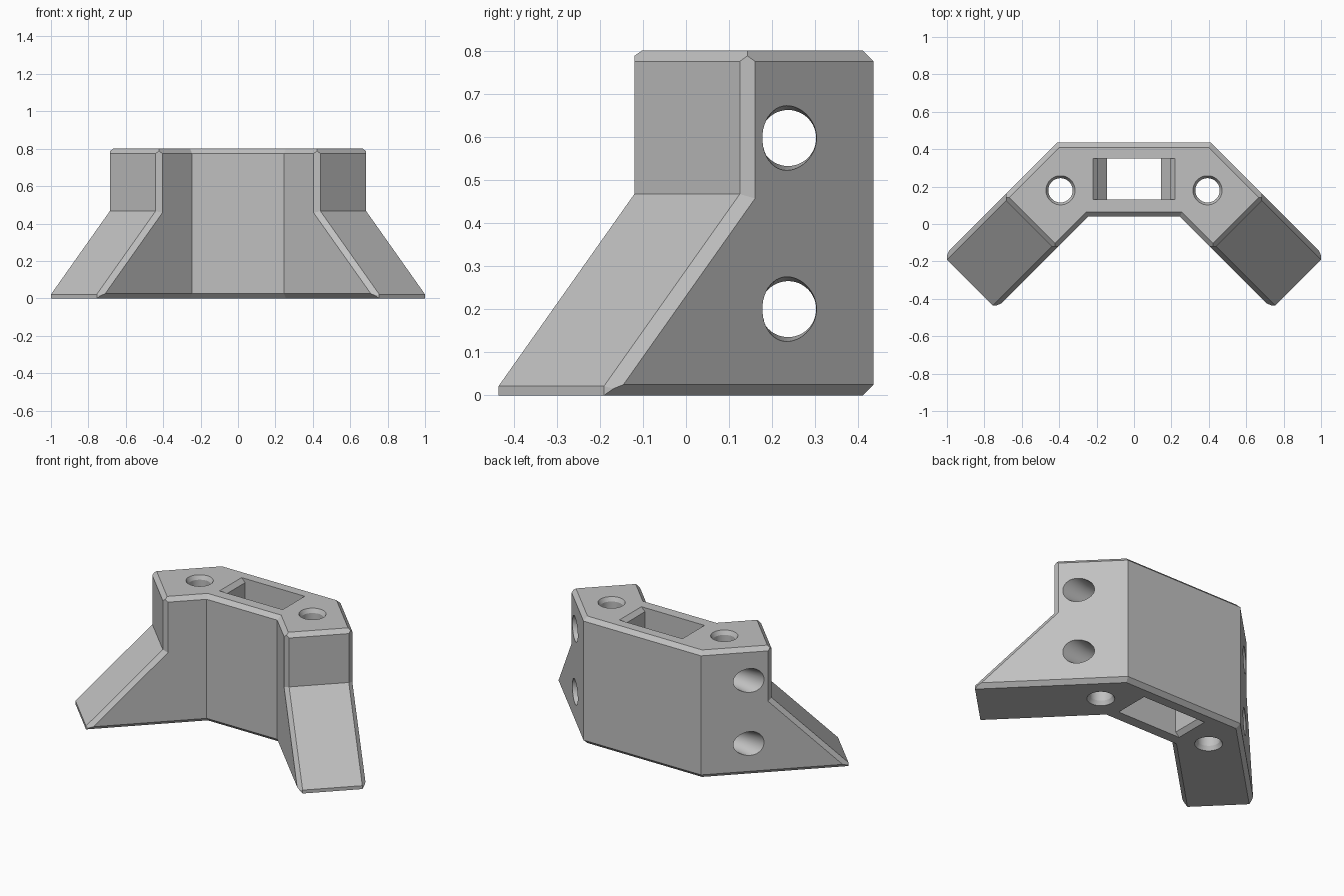
import bpy, bmesh, math
from mathutils import Vector

if "Cube" in bpy.data.objects:
    bpy.data.objects.remove(bpy.data.objects["Cube"], do_unlink=True)

HEIGHT = 0.8
CHAMFER = 0.025
HOLE = 0.065

grey = bpy.data.materials.new("plain grey")
grey.use_nodes = True
colour = (0.53, 0.53, 0.53, 1)
grey.diffuse_color = colour
grey.node_tree.nodes["Principled BSDF"].inputs["Base Color"].default_value = colour


def to_object(bm, name):
    bmesh.ops.recalc_face_normals(bm, faces=bm.faces[:])
    mesh = bpy.data.meshes.new(name)
    bm.to_mesh(mesh)
    bm.free()
    mesh.materials.append(grey)
    obj = bpy.data.objects.new(name, mesh)
    bpy.context.collection.objects.link(obj)
    return obj


def cut(bm, normal, dist, clear=True):
    bmesh.ops.bisect_plane(bm, geom=bm.verts[:] + bm.edges[:] + bm.faces[:],
                           plane_co=normal * (dist / normal.length_squared),
                           plane_no=normal.normalized(),
                           dist=1e-6, clear_outer=clear)


def add_shell(target, planes, chamfered, joints, split=None):
    """Cut a block by named planes, chamfer the listed pairs, leave joints open."""
    solid = list(planes.values())
    for pair in chamfered.split():
        (n1, d1), (n2, d2) = (planes[k] for k in pair.split("-"))
        solid.append((n1 + n2, d1 + d2 - CHAMFER))
    bm = bmesh.new()
    bmesh.ops.create_cube(bm, size=6)
    for normal, dist in solid:
        cut(bm, normal, dist)
        rim = [e for e in bm.edges if e.is_boundary]
        if rim:
            bmesh.ops.edgeloop_fill(bm, edges=rim)
    if split:
        cut(bm, *split, clear=False)
    for normal, dist in joints:
        cut(bm, normal, dist)
    shell = bpy.data.meshes.new("shell")
    bm.to_mesh(shell)
    bm.free()
    target.from_mesh(shell)
    bpy.data.meshes.remove(shell)


def loft(name, rings):
    """Closed solid through rings of equal point count."""
    bm = bmesh.new()
    loops = [[bm.verts.new(p) for p in ring] for ring in rings]
    count = len(loops[0])
    for a, b in zip(loops, loops[1:]):
        for i in range(count):
            j = (i + 1) % count
            bm.faces.new((a[i], a[j], b[j], b[i]))
    bm.faces.new(loops[0])
    bm.faces.new(loops[-1])
    return to_object(bm, name)


def circle(place):
    steps = 48
    return [place(math.cos(math.tau * i / steps),
                  math.sin(math.tau * i / steps)) for i in range(steps)]


def carve(target, cutter):
    mod = target.modifiers.new("carve", 'BOOLEAN')
    mod.operation = 'DIFFERENCE'
    mod.solver = 'EXACT'
    mod.object = cutter
    bpy.context.view_layer.objects.active = target
    bpy.ops.object.modifier_apply(modifier=mod.name)
    bpy.data.objects.remove(cutter, do_unlink=True)


# shared limits of the body
r = math.sqrt(2)
UP = Vector((0, 0, 1))
BACK = Vector((0, 1, 0))
BACK_Y = 0.435
OUTER, INNER, END, TIP = 0.845 / r, 0.285 / r, 0.56 / r, 1.19 / r
SLOPE = 0.863 / r
FRONT_Y = BACK_Y - (OUTER - INNER)
top, bottom = (UP, HEIGHT), (-UP, 0.0)
body_bm = bmesh.new()

# angled arms, each an upright column and a sloping foot
mitres = []
for side in (1, -1):
    out = Vector((side, 1, 0)) / r
    along = Vector((side, -1, 0)) / r
    slope = (along + UP) / r
    mitre = (out - BACK, OUTER - BACK_Y)
    crease = (slope - along, SLOPE - END)
    mitres.append(mitre)
    arm = dict(outer=(out, OUTER), inner=(-out, -INNER))
    arm_side = (-mitre[0], -mitre[1])
    add_shell(body_bm, dict(arm, top=top, end=(along, END)),
              "outer-top inner-top end-top outer-end inner-end",
              [arm_side, (-crease[0], -crease[1])])
    add_shell(body_bm, dict(arm, bottom=bottom, tip=(along, TIP), slope=(slope, SLOPE)),
              "outer-slope inner-slope outer-tip inner-tip outer-bottom inner-bottom",
              [arm_side, crease])


# middle block, divided where the arm joints meet it
def joint_point(y, x):
    drop = (r - 1) * ((x - y) / r - END)
    return Vector((x, y, SLOPE * r - END + drop))


back_point = joint_point(BACK_Y, OUTER * r - BACK_Y)
front_point = joint_point(FRONT_Y, INNER * r - FRONT_Y)
divide = Vector((1, 0, 0)).cross(back_point - front_point)
add_shell(body_bm, dict(top=top, bottom=bottom, back=(BACK, BACK_Y),
                        front=(-BACK, -FRONT_Y)),
          "back-top back-bottom front-top front-bottom",
          mitres, (divide, divide.dot(back_point)))

# weld the shells into one clean solid
bmesh.ops.remove_doubles(body_bm, verts=body_bm.verts[:], dist=1e-4)
bmesh.ops.dissolve_limit(body_bm, angle_limit=0.01,
                         verts=body_bm.verts[:], edges=body_bm.edges[:])
body = to_object(body_bm, "bracket_body")

# slot through the middle, with a ridge at half height
slot_profile = [(-0.02, 0.24), (CHAMFER, 0.195), (0.35, 0.195), (HEIGHT / 2, 0.145),
                (0.45, 0.195), (HEIGHT - CHAMFER, 0.195), (HEIGHT + 0.02, 0.24)]
slot = loft("slot_cutter", [[(-w, 0.13, z), (w, 0.13, z), (w, 0.35, z), (-w, 0.35, z)]
                            for z, w in slot_profile])
carve(body, slot)

# upright holes with countersunk rims
rim = 0.078
for side in (1, -1):
    profile = [(-0.1, rim), (0, rim), (CHAMFER, HOLE),
               (HEIGHT - CHAMFER, HOLE), (HEIGHT, rim), (HEIGHT + 0.1, rim)]
    hole = loft("upright_hole_cutter",
                [circle(lambda a, b: (side * 0.393 + a * rad, 0.18 + b * rad, z))
                 for z, rad in profile])
    carve(body, hole)

# cross holes running side to side, flared at the outer faces
for height in (0.2, 0.597):
    profile = [(-0.8, 0.07, 0.1, 0.015), (-0.53, HOLE, HOLE, 0),
               (0.53, HOLE, HOLE, 0), (0.8, 0.07, 0.1, 0.015)]
    hole = loft("cross_hole_cutter",
                [circle(lambda a, b: (x, 0.237 + shift + a * wide, height + b * tall))
                 for x, wide, tall, shift in profile])
    carve(body, hole)

# smooth hole walls, crisp chamfers
bpy.ops.object.select_all(action='DESELECT')
bpy.context.view_layer.objects.active = body
body.select_set(True)
bpy.ops.object.shade_smooth_by_angle(angle=math.radians(20))
